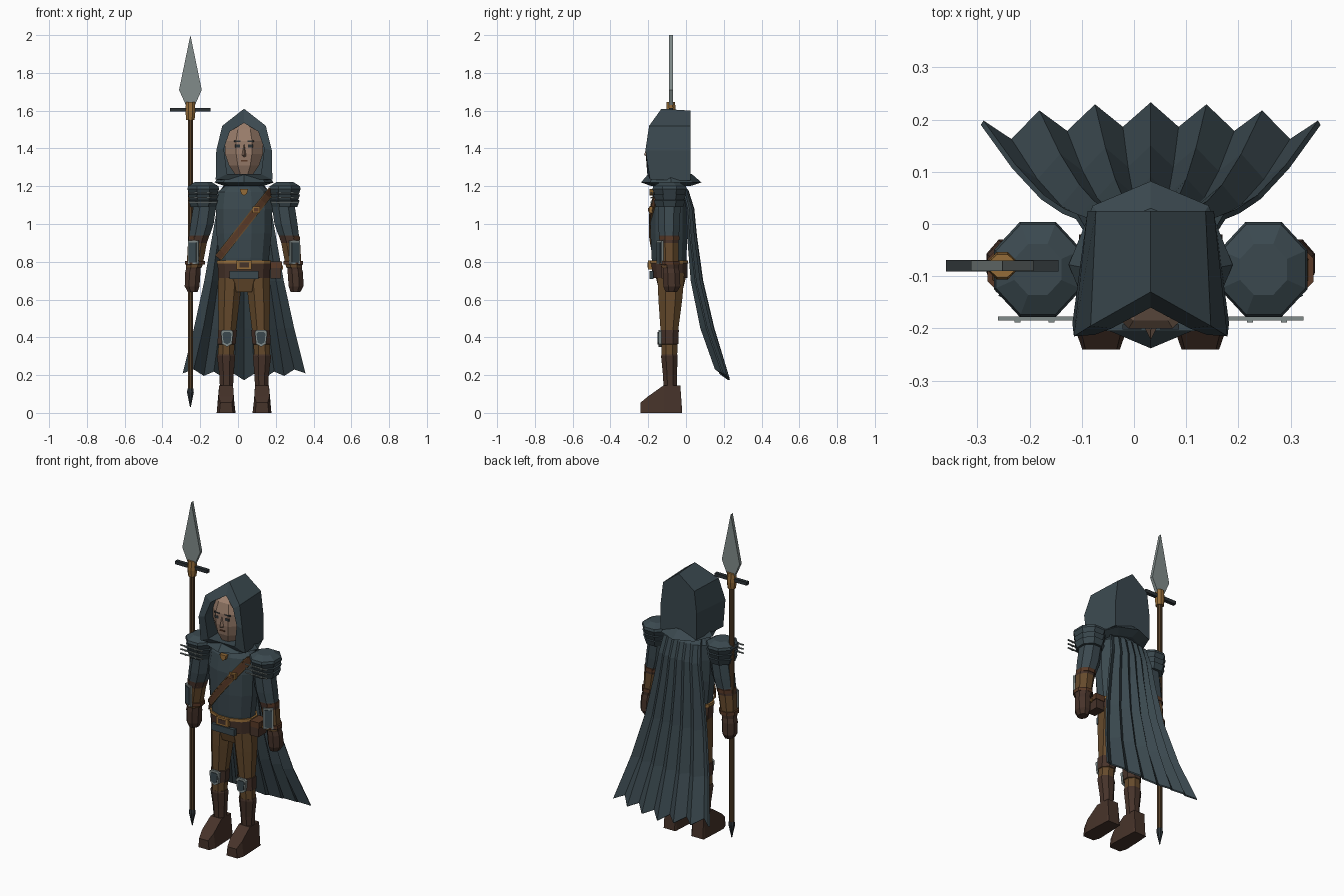
import bpy, bmesh, math
from mathutils import Vector, Matrix

if "Cube" in bpy.data.objects:
    bpy.data.objects.remove(bpy.data.objects["Cube"])

CX = 0.032  # body centre line


def material(name, r, g, b):
    m = bpy.data.materials.new(name)
    m.use_nodes = True
    m.diffuse_color = (r, g, b, 1)
    m.node_tree.nodes["Principled BSDF"].inputs["Base Color"].default_value = (r, g, b, 1)
    return m


CLOTH = material("slate cloth", .043, .066, .078)
LEATHER = material("dark leather", .062, .033, .023)
OCHRE = material("ochre cloth", .13, .068, .025)
STRAP = material("strap leather", .1, .042, .02)
SKIN = material("skin", .33, .21, .15)
STEEL = material("steel", .22, .26, .255)
GOLD = material("brass", .3, .15, .04)
WOOD = material("wood", .09, .05, .022)
DARK = material("dark iron", .025, .032, .036)


def skin(name, loops, mats, closed=True, caps=True):
    """Join point loops into one surface; mats is one material or one per band."""
    bm = bmesh.new()
    rows = [[bm.verts.new(p) for p in loop] for loop in loops]
    n = len(rows[0])
    bands = mats if isinstance(mats, list) else [mats] * (len(rows) - 1)
    slots = list(dict.fromkeys(bands))
    for a, b, m in zip(rows, rows[1:], bands):
        for i in range(n if closed else n - 1):
            j = (i + 1) % n
            bm.faces.new((a[i], a[j], b[j], b[i])).material_index = slots.index(m)
    if caps:
        bm.faces.new(rows[0]).material_index = slots.index(bands[0])
        bm.faces.new(rows[-1]).material_index = slots.index(bands[-1])
    bmesh.ops.recalc_face_normals(bm, faces=bm.faces)
    me = bpy.data.meshes.new(name)
    bm.to_mesh(me)
    bm.free()
    for m in slots:
        me.materials.append(m)
    ob = bpy.data.objects.new(name, me)
    bpy.context.collection.objects.link(ob)
    return ob


def loft(name, rings, mats, n=8, flat=True):
    """Stack of elliptical rings (z, x, y, rx, ry)."""
    k = 1 / math.cos(math.pi / n) if flat else 1
    turn = [2 * math.pi * (i + (.5 if flat else 0)) / n for i in range(n)]
    return skin(name, [[(x + k * rx * math.cos(t), y + k * ry * math.sin(t), z) for t in turn]
                       for z, x, y, rx, ry in rings], mats)


def box(name, centre, size, mat, spin=0):
    sx, sy, sz = (s / 2 for s in size)
    rot = Matrix.Rotation(spin, 3, "Z")
    return skin(name, [[Vector(centre) + rot @ Vector((x, y, z)) for x, y in
                        ((-sx, -sy), (sx, -sy), (sx, sy), (-sx, sy))] for z in (-sz, sz)], mat)


def plate(name, outline, y0, y1, mat):
    """Outline in x and z, given thickness along y."""
    return skin(name, [[(x, y, z) for x, z in outline] for y in (y0, y1)], mat)


def arch(half):
    """Mirror half a hood outline (d, y, z) about the centre line."""
    return [(CX + d, y, z) for d, y, z in half] + [(CX - d, y, z) for d, y, z in half[:0:-1]]


# hood: dark lining, rim, outside, flat back
opening = [(0, -.16, 1.535), (.075, -.2, 1.49), (.107, -.212, 1.4), (.09, -.205, 1.265)]
outer = [(0, -.13, 1.61), (.115, -.195, 1.52), (.147, -.215, 1.39), (.15, -.19, 1.235)]
back = [(0, .025, 1.6), (.105, .025, 1.52), (.121, .025, 1.39), (.121, .025, 1.23)]
skin("hood", [arch([(d, -.06, z) for d, y, z in opening]), arch(opening), arch(outer), arch(back)], CLOTH)
loft("hood_collar", [(1.2, CX, -.08, .1, .1), (1.22, CX, -.078, .157, .16), (1.265, CX, -.085, .12, .115)],
     CLOTH, flat=False)

# head and face
loft("head", [(1.26, CX, -.11, .045, .06), (1.31, CX, -.105, .08, .086), (1.37, CX, -.1, .1, .1),
              (1.44, CX, -.1, .102, .1), (1.5, CX, -.1, .08, .085), (1.54, CX, -.09, .04, .05)], SKIN)
skin("nose", [[(CX - w, y, z), (CX + w, y, z), (CX, t, z)] for w, y, t, z in
              ((.012, -.19, -.2, 1.355), (.016, -.19, -.222, 1.365), (.006, -.19, -.203, 1.42))], SKIN)
box("mouth", (CX, -.195, 1.335), (.034, .009, .007), STRAP)
for s, side in ((-1, "right"), (1, "left")):
    box(side + "_eye", (CX + s * .035, -.197, 1.412), (.026, .009, .016), DARK)
    box(side + "_brow", (CX + s * .036, -.197, 1.438), (.036, .009, .007), DARK)

# torso, belt and fittings
loft("torso", [(.72, CX, -.085, .125, .085), (.82, CX, -.09, .132, .092), (.95, CX, -.09, .146, .098),
               (1.08, CX, -.09, .15, .098), (1.17, CX, -.085, .14, .088), (1.215, CX, -.08, .08, .07)], CLOTH, 12)
loft("belt", [(.715, CX, -.085, .137, .092), (.79, CX, -.088, .14, .096), (.792, CX, -.088, .145, .1),
              (.808, CX, -.088, .143, .099)], [LEATHER, GOLD, GOLD], 12)
loft("hips", [(.64, CX, -.08, .09, .06), (.72, CX, -.08, .125, .08)], OCHRE)
box("tunic_tab", (CX, -.183, .73), (.155, .02, .04), CLOTH)
box("buckle", (CX, -.191, .782), (.08, .02, .048), GOLD)
box("buckle_centre", (CX, -.2, .782), (.05, .008, .026), LEATHER)
plate("neck_clasp", [(CX - .022, 1.185), (CX + .022, 1.185), (CX + .015, 1.16), (CX, 1.15), (CX - .015, 1.16)],
      -.192, -.17, GOLD)
box("pouch", (.2, -.09, .755), (.055, .08, .085), LEATHER)
box("pouch_flap", (.203, -.09, .785), (.06, .086, .035), STRAP)
box("pouch_stud", (.235, -.09, .77), (.008, .02, .02), GOLD)


# diagonal chest strap hugging the torso
def chest_strap(name, shift, width, depth, mat):
    loops = []
    for i in range(13):
        t = i / 12
        loop = []
        for w, out in ((-1, 0), (1, 0), (1, depth), (-1, depth)):
            off = shift + w * width / 2
            d = .148 - .285 * t + .78 * off
            y = -.09 - .099 * math.sqrt(max(0, 1 - (d / .153) ** 2)) - out
            loop.append((CX + d, y + .004, 1.18 - .36 * t - .62 * off))
        loops.append(loop)
    skin(name, loops, mat)


chest_strap("chest_strap", 0, .036, .008, STRAP)
for shift in (-.018, .018):
    chest_strap("strap_trim", shift, .006, .011, OCHRE)
box("strap_buckle", (.097, -.187, 1.075), (.04, .02, .034), GOLD)
box("strap_buckle_centre", (.097, -.197, 1.075), (.022, .008, .018), STRAP)

shield = [(-.033, .035), (-.02, .045), (.02, .045), (.033, .035), (.026, -.03), (0, -.045), (-.026, -.03)]
for s, side in ((-1, "right"), (1, "left")):
    def X(d):
        return CX + s * d

    # arm: sleeve, forearm wraps, glove
    loft(side + "_arm", [(1.15, X(.2), -.088, .06, .06), (1.0, X(.222), -.09, .061, .058),
                         (.945, X(.235), -.09, .055, .053), (.94, X(.237), -.09, .054, .053),
                         (.9, X(.247), -.09, .05, .05), (.81, X(.258), -.088, .044, .047),
                         (.77, X(.264), -.085, .041, .045)], [CLOTH] * 3 + [LEATHER, OCHRE, OCHRE])
    loft(side + "_glove", [(.64, X(.272), -.078, .026, .03), (.67, X(.275), -.075, .039, .045),
                           (.74, X(.272), -.078, .041, .045), (.765, X(.268), -.08, .038, .042),
                           (.8, X(.262), -.085, .048, .05)], LEATHER)
    for z, d in ((.795, .26), (.925, .243)):
        loft(side + "_bracer_band", [(z - .01, X(d), -.088, .052, .053), (z + .01, X(d), -.088, .052, .053)], STRAP)
    box(side + "_bracer_rim", (X(.268), -.137, .85), (.058, .012, .125), STEEL, s * .45)
    box(side + "_bracer_plate", (X(.27), -.141, .85), (.042, .012, .105), CLOTH, s * .45)

    # layered shoulder guard with thin front bars
    loft(side + "_shoulder_guard", [(z, X(.216), -.087, r, r * 1.08) for z, r in
                                    ((1.09, .066), (1.125, .078), (1.127, .07), (1.155, .081), (1.157, .073),
                                     (1.185, .084), (1.2, .08), (1.222, .045))], CLOTH)
    for z in (1.115, 1.14, 1.165):
        box(side + "_guard_bar", (X(.218), -.181, z), (.148, .008, .006), STEEL)
        for d in (.19, .255):
            box(side + "_guard_stud", (X(d), -.186, z), (.012, .006, .008), STEEL)

    # leg: trousers, knee band, boot
    loft(side + "_leg", [(.74, X(.072), -.08, .064, .072), (.6, X(.08), -.083, .058, .063),
                         (.44, X(.088), -.088, .046, .047), (.438, X(.088), -.088, .05, .05),
                         (.365, X(.092), -.088, .048, .047), (.363, X(.093), -.088, .043, .043),
                         (.295, X(.096), -.088, .042, .041)], [OCHRE, OCHRE, LEATHER, LEATHER, OCHRE, OCHRE])
    loft(side + "_boot_shaft", [(.12, X(.093), -.082, .034, .036), (.2, X(.093), -.085, .038, .037),
                                (.3, X(.095), -.088, .048, .044), (.31, X(.095), -.088, .045, .042)], LEATHER)
    skin(side + "_boot_foot", [[(X(.095 - w), y, 0), (X(.095 + w), y, 0), (X(.095 + v), y, z), (X(.095 - v), y, z)]
                               for y, z, w, v in ((-.24, .055, .036, .03), (-.2, .088, .05, .04),
                                                  (-.12, .145, .047, .037), (-.03, .145, .042, .036),
                                                  (-.02, .005, .042, .036))], LEATHER)
    for nm, k, y, m in (("rim", 1, -.146, STEEL), ("plate", .72, -.15, CLOTH)):
        plate(side + "_knee_" + nm, [(X(.09 + a * k), .395 + b * k) for a, b in shield], y, -.13, m)

# pleated cloak widening toward a ragged hem: (z, half width, y, pleat depth, side wrap)
rows = [(1.215, .1, -.03, .002, .02), (1.18, .125, .008, .005, .02), (1.08, .14, .036, .008, .025),
        (.93, .165, .048, .011, .03), (.7, .205, .075, .016, .035), (.45, .26, .13, .02, .035),
        (.19, .32, .21, .023, .035)]
cloak = []
for k, (z, half, y, fold, wrap) in enumerate(rows):
    row = []
    for i in range(13):
        u = i / 6 - 1
        ridge = 1 if i % 2 == 0 else -1
        hem = (.035 * abs(u) - .014 * ridge) if k == len(rows) - 1 else 0
        row.append((CX + u * half, y + fold * ridge - wrap * u * u, z + hem))
    cloak.append(row)
cape = skin("cloak", cloak, CLOTH, closed=False, caps=False)
cape.modifiers.new("thickness", "SOLIDIFY").thickness = .01

# spear
SX, SY = -.252, -.08
loft("spear_shaft", [(.12, SX, SY, .014, .014), (1.57, SX, SY, .014, .014)], WOOD)
loft("spear_butt", [(.03, SX, SY, .002, .002), (.11, SX, SY, .018, .018), (.13, SX, SY, .015, .015)], DARK)
loft("spear_socket", [(1.55, SX, SY, .022, .022), (1.59, SX, SY, .026, .026), (1.645, SX, SY, .024, .022)], GOLD)
box("spear_crossbar", (SX, SY, 1.605), (.215, .022, .02), DARK)
plate("spear_blade", [(SX - .02, 1.62), (SX + .02, 1.62), (SX + .06, 1.71), (SX, 2.0), (SX - .06, 1.71)],
      SY - .01, SY + .01, STEEL)
